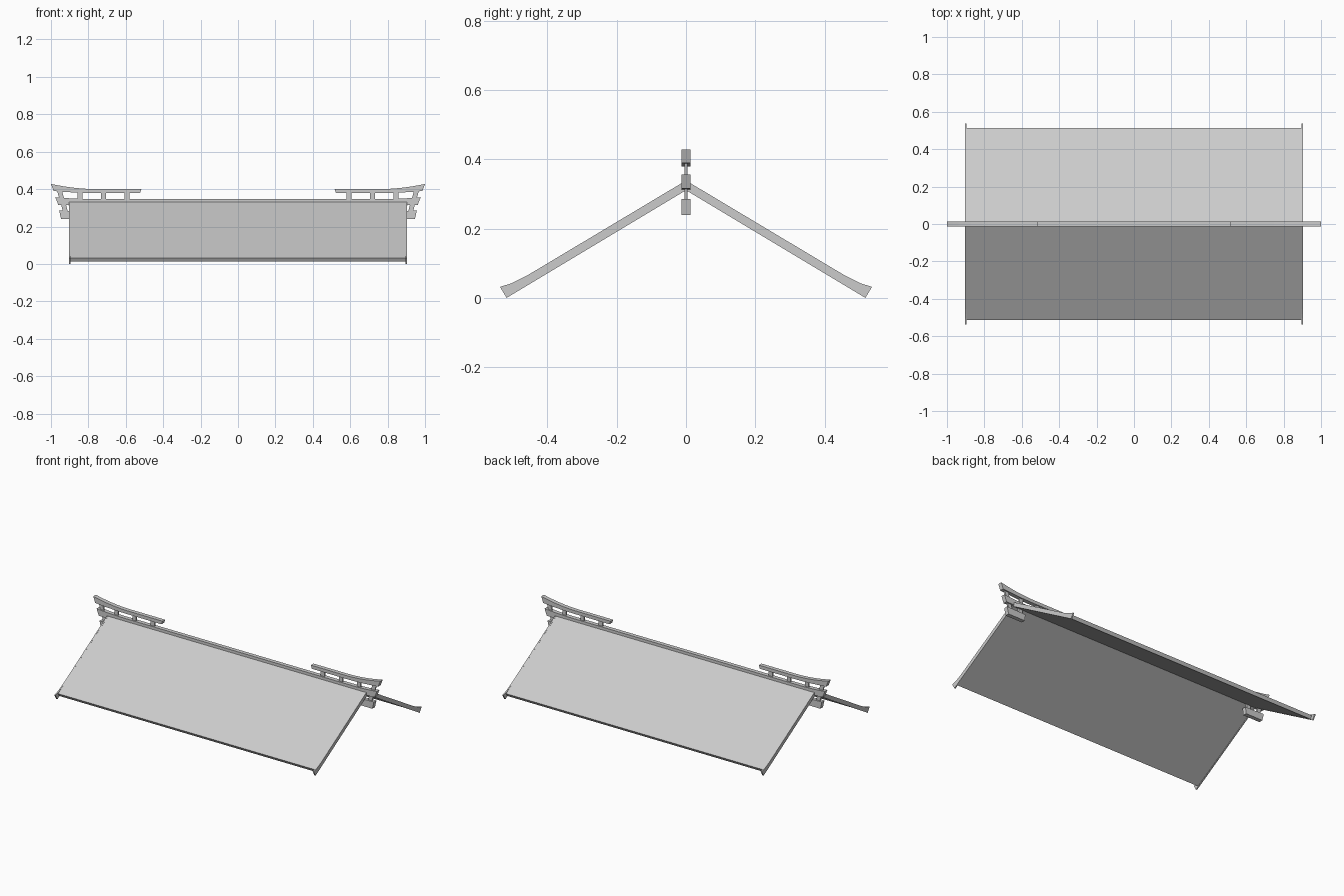
import bpy
import bmesh

cube = bpy.data.objects.get("Cube")
if cube:
    bpy.data.objects.remove(cube, do_unlink=True)

mat = bpy.data.materials.new("light grey")
mat.use_nodes = True
mat.diffuse_color = (0.6, 0.6, 0.6, 1)
mat.node_tree.nodes["Principled BSDF"].inputs["Base Color"].default_value = mat.diffuse_color


def extrude_outline(name, outline, axis, start, end):
    """Extrude a 2D outline (u, z) along the x or y axis."""
    bm = bmesh.new()
    place = (lambda u, z: (start, u, z)) if axis == "x" else (lambda u, z: (u, start, z))
    face = bm.faces.new([bm.verts.new(place(u, z)) for u, z in outline])
    new = bmesh.ops.extrude_face_region(bm, geom=[face])["geom"]
    step = (end - start, 0, 0) if axis == "x" else (0, end - start, 0)
    bmesh.ops.translate(bm, vec=step, verts=[g for g in new if isinstance(g, bmesh.types.BMVert)])
    bmesh.ops.recalc_face_normals(bm, faces=bm.faces)
    mesh = bpy.data.meshes.new(name)
    bm.to_mesh(mesh)
    bm.free()
    mesh.materials.append(mat)
    obj = bpy.data.objects.new(name, mesh)
    bpy.context.collection.objects.link(obj)
    return obj


def mirrored(half):
    """Complete a half outline, given from top centre to bottom centre."""
    return half + [(-u, z) for u, z in reversed(half[1:-1])]


def sweep(rise, x0, x1, steps=8):
    """Points of a beam edge that lifts gently towards its tip."""
    pts = []
    for i in range(steps + 1):
        t = i / steps
        pts.append((x0 + (x1 - x0) * t, rise * t * t))
    return pts


# Roof slopes
slopes = mirrored([(0, 0.338), (0.512, 0.033), (0.5, 0.014), (0, 0.312)])
extrude_outline("roof_slopes", slopes, "x", -0.9, 0.9)

# Gable boards with flared feet
board = mirrored([(0, 0.339), (0.455, 0.067), (0.48, 0.054), (0.505, 0.042),
                  (0.537, 0.032), (0.518, 0), (0, 0.311)])
for side, s in (("left", 1), ("right", -1)):
    extrude_outline(side + "_gable_board", board, "x", s * 0.896, s * 0.904)

# Ridge beam with lifted tips
top = [(x, 0.348 + z) for x, z in sweep(0.009, 0.8, 0.977)]
bottom = [(x, 0.312 + z) for x, z in sweep(0.004, 0.8, 0.961)]
half = top + bottom[::-1]
ridge = half + [(-x, z) for x, z in reversed(half)]
extrude_outline("ridge_beam", ridge, "y", -0.013, 0.013)

# Upper rails, posts and lower stub beams at both ends
rail_top = [(x, 0.4 + z) for x, z in sweep(0.028, 0.75, 1.0)]
rail_bottom = [(x, 0.379 + z) for x, z in sweep(0.011, 0.75, 0.986)]
rail = [(0.517, 0.4)] + rail_top + rail_bottom[::-1] + [(0.524, 0.379)]
stub = [(0.82, 0.282), (0.956, 0.285), (0.946, 0.24), (0.825, 0.24)]


def post(x, z0, z1, lean=0):
    w = 0.013
    return [(x - w, z0), (x + w, z0), (x + w + lean, z1), (x - w + lean, z1)]


posts = [post(0.593, 0.34, 0.385), post(0.72, 0.34, 0.385), post(0.845, 0.34, 0.39),
         post(0.94, 0.34, 0.395, 0.015), post(0.92, 0.27, 0.325, 0.015),
         post(0.85, 0.27, 0.325)]

for side, s in (("left", 1), ("right", -1)):
    def flip(outline):
        return [(s * x, z) for x, z in outline]
    extrude_outline(side + "_upper_rail", flip(rail), "y", -0.013, 0.013)
    extrude_outline(side + "_stub_beam", flip(stub), "y", -0.013, 0.013)
    for i, outline in enumerate(posts):
        extrude_outline(f"{side}_post_{i + 1}", flip(outline), "y", -0.005, 0.005)
